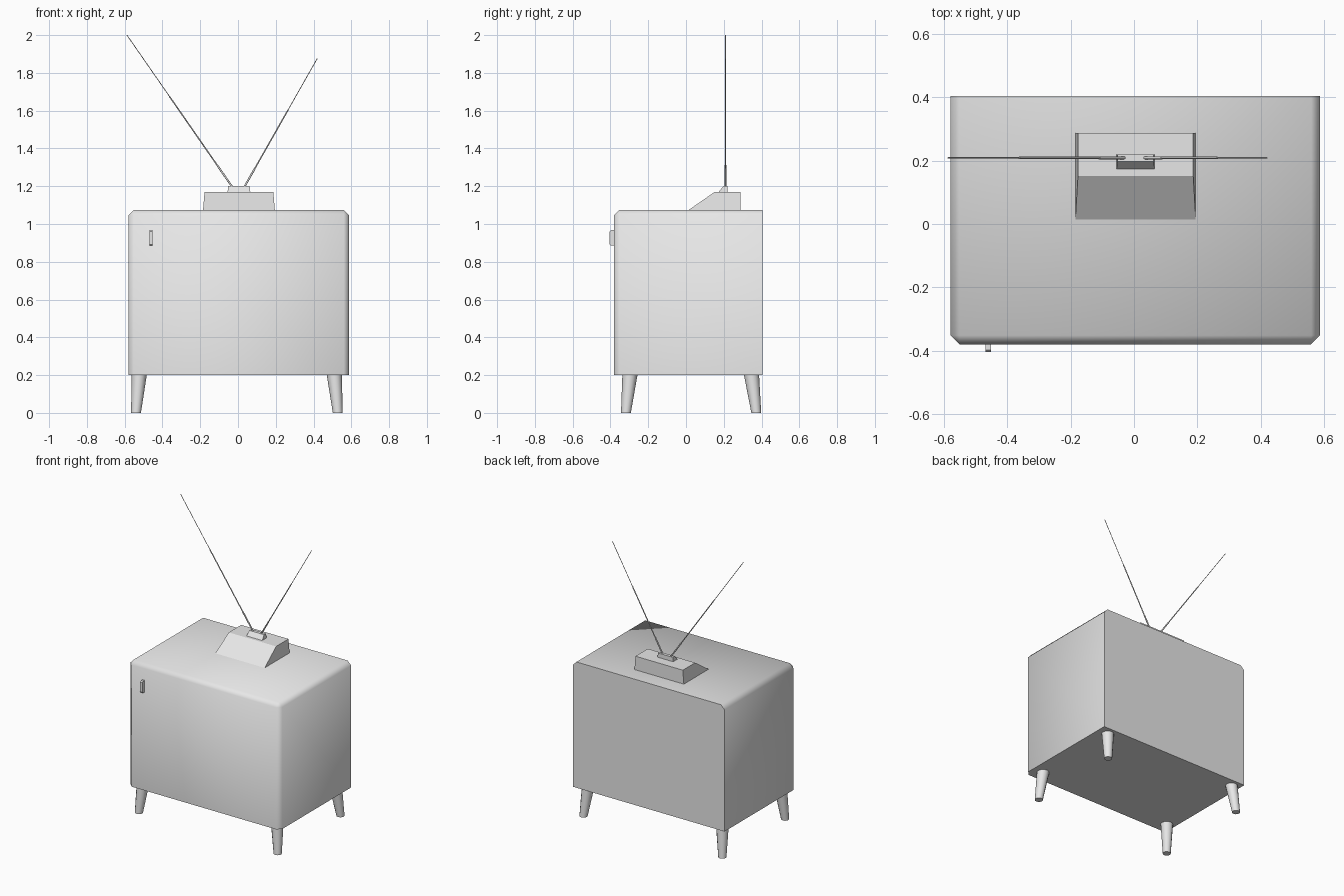
import bpy, bmesh, math
from mathutils import Vector

old = bpy.data.objects.get("Cube")
if old:
    bpy.data.objects.remove(old, do_unlink=True)

grey = bpy.data.materials.new("plain grey")
grey.use_nodes = True
grey.diffuse_color = (0.8, 0.8, 0.8, 1)
grey.node_tree.nodes["Principled BSDF"].inputs["Base Color"].default_value = (0.8, 0.8, 0.8, 1)


def finish(bm, name, smooth_angle=None):
    """Turn a bmesh into a named object in the plain grey material."""
    bmesh.ops.recalc_face_normals(bm, faces=bm.faces)
    mesh = bpy.data.meshes.new(name)
    bm.to_mesh(mesh)
    bm.free()
    mesh.materials.append(grey)
    obj = bpy.data.objects.new(name, mesh)
    bpy.context.collection.objects.link(obj)
    if smooth_angle:
        bpy.ops.object.select_all(action="DESELECT")
        obj.select_set(True)
        bpy.context.view_layer.objects.active = obj
        bpy.ops.object.shade_smooth_by_angle(angle=math.radians(smooth_angle))
    return obj


def box(lo, hi):
    bm = bmesh.new()
    bmesh.ops.create_cube(bm, size=1)
    for v in bm.verts:
        v.co = [lo[i] + (v.co[i] + 0.5) * (hi[i] - lo[i]) for i in range(3)]
    return bm


def wedge(name, lo, hi, front_slope, side_slope):
    """Block whose top is drawn in at the front and sides; the back is upright."""
    bm = box(lo, hi)
    middle = (lo[0] + hi[0]) / 2
    for v in bm.verts:
        if v.co.z > lo[2] + 0.001:
            v.co.x += side_slope if v.co.x < middle else -side_slope
            if v.co.y < hi[1] - 0.001:
                v.co.y += front_slope
    return finish(bm, name)


def rod(name, start, end, rings, sides, level=False):
    """Round rod through (fraction, radius) rings; level keeps the ends horizontal."""
    start, end = Vector(start), Vector(end)
    turn = Vector((0, 0, 1)).rotation_difference(end - start)
    bm = bmesh.new()
    loops = []
    for t, r in rings:
        loop = []
        for i in range(sides):
            a = 2 * math.pi * i / sides
            p = Vector((r * math.cos(a), r * math.sin(a), 0))
            if not level:
                p.rotate(turn)
            loop.append(bm.verts.new(start.lerp(end, t) + p))
        loops.append(loop)
    for a, b in zip(loops, loops[1:]):
        for i in range(sides):
            j = (i + 1) % sides
            bm.faces.new((a[i], a[j], b[j], b[i]))
    bm.faces.new(loops[0])
    bm.faces.new(loops[-1])
    return finish(bm, name, 50)


# Cabinet: chamfered front corners and top edges, square back and bottom
FRONT, TOP = -0.38, 1.075
bm = box((-0.58, FRONT, 0.2), (0.588, 0.405, TOP))
edges = []
for e in bm.edges:
    a, b = (v.co for v in e.verts)
    front = max(a.y, b.y) < 0
    top = min(a.z, b.z) > 1
    upright = abs(a.z - b.z) > 0.1
    runs_back = abs(a.y - b.y) > 0.1
    if (front and (upright or top)) or (top and runs_back):
        edges.append(e)
bmesh.ops.bevel(bm, geom=edges, offset=0.028, segments=1, affect="EDGES")
finish(bm, "cabinet", 60)

# Door handle: slim plate with clipped outer corners
bm = box((-0.469, -0.405, 0.885), (-0.452, FRONT, 0.967))
outer = [e for e in bm.edges if all(v.co.y < -0.4 for v in e.verts)
         and abs(e.verts[0].co.x - e.verts[1].co.x) > 0.01]
bmesh.ops.bevel(bm, geom=outer, offset=0.007, segments=1, affect="EDGES")
finish(bm, "door_handle")

# Splayed, tapered legs
for side, x, foot_x in (("right", -0.523, -0.54), ("left", 0.51, 0.528)):
    for end, y, foot_y in (("front", -0.297, -0.318), ("back", 0.347, 0.372)):
        rod(f"{end}_{side}_leg", (foot_x, foot_y, 0), (x, y, 0.2),
            ((0, 0.026), (1, 0.04)), 12, level=True)

# Aerial base and its small mount
wedge("aerial_base", (-0.185, 0.015, TOP), (0.195, 0.288, 1.17), 0.137, 0.008)
wedge("aerial_mount", (-0.055, 0.173, 1.17), (0.065, 0.22, 1.2), 0.025, 0.003)

# Telescopic aerials, each section thinner than the last
sections = ((0, 0.005), (0.15, 0.005), (0.15, 0.0035), (0.6, 0.0035), (0.6, 0.002), (1, 0.002))
rod("right_aerial", (-0.026, 0.209, 1.19), (-0.588, 0.209, 2), sections, 8)
rod("left_aerial", (0.03, 0.209, 1.19), (0.42, 0.209, 1.877), sections, 8)
